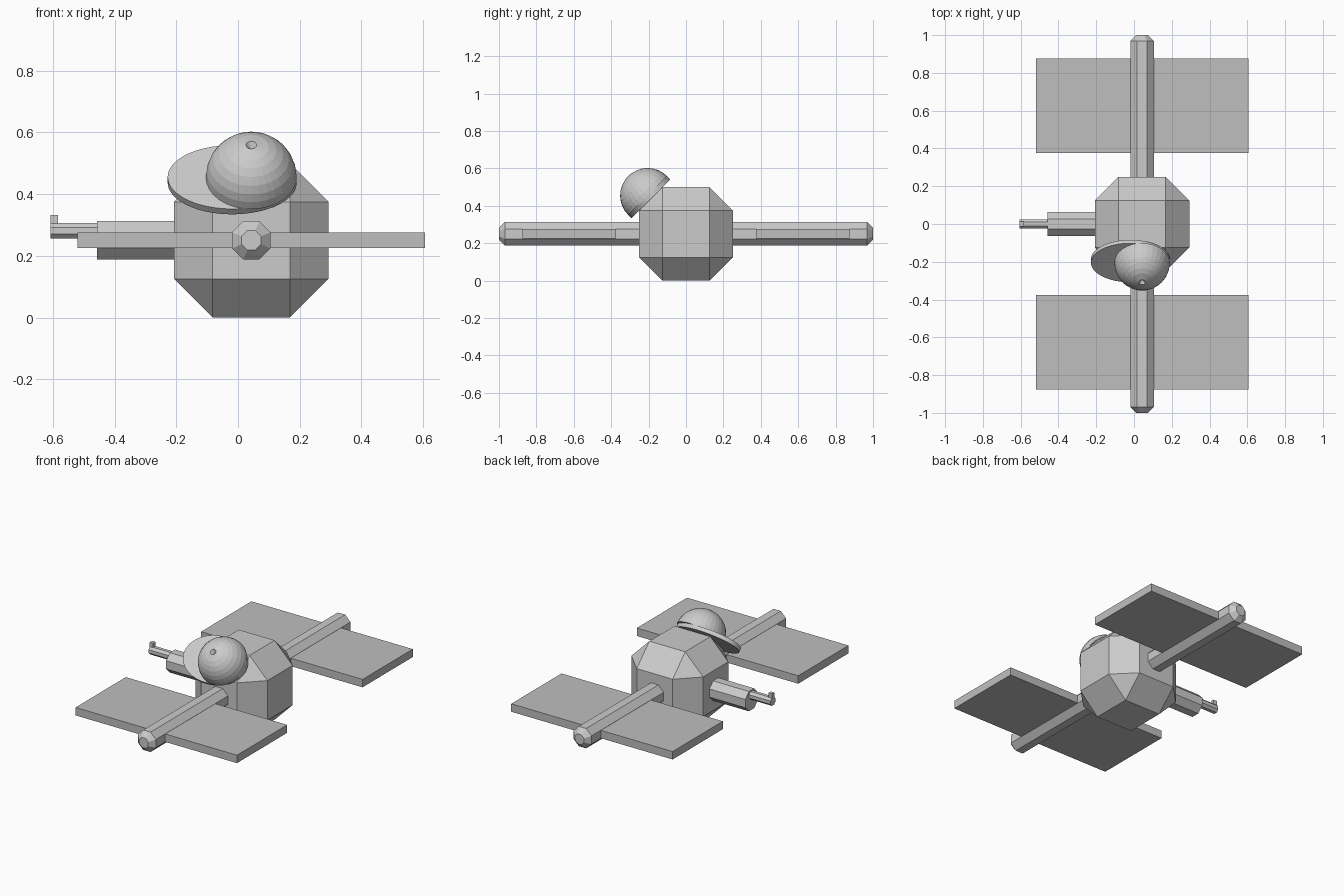
import bpy
import bmesh
from math import pi, cos
from mathutils import Matrix, Vector

cube = bpy.data.objects.get("Cube")
if cube:
    bpy.data.objects.remove(cube, do_unlink=True)

CX = 0.043  # hull centre line
CZ = 0.25


def material(name, value):
    mat = bpy.data.materials.new(name)
    mat.use_nodes = True
    colour = (value, value, value, 1)
    mat.diffuse_color = colour
    mat.node_tree.nodes["Principled BSDF"].inputs["Base Color"].default_value = colour
    return mat


hull_grey = material("hull grey", 0.6)
panel_grey = material("panel grey", 0.52)


def finish(name, bm, mat, matrix=Matrix()):
    bmesh.ops.recalc_face_normals(bm, faces=bm.faces)
    bm.transform(matrix)
    mesh = bpy.data.meshes.new(name)
    bm.to_mesh(mesh)
    bm.free()
    mesh.materials.append(mat)
    obj = bpy.data.objects.new(name, mesh)
    bpy.context.collection.objects.link(obj)
    return obj


def box(name, centre, size, mat, bevel=0):
    bm = bmesh.new()
    bmesh.ops.create_cube(bm, size=1, matrix=Matrix.Diagonal((*size, 1)))
    if bevel:
        bmesh.ops.bevel(bm, geom=bm.edges[:], offset=bevel, segments=1,
                        affect='EDGES')
    return finish(name, bm, mat, Matrix.Translation(centre))


def octagon_rod(name, centre, apothem, length, axis, bevel=0):
    """Eight-sided rod with flats facing the main axes."""
    bm = bmesh.new()
    r = apothem / cos(pi / 8)
    bmesh.ops.create_cone(bm, cap_ends=True, segments=8, radius1=r, radius2=r,
                          depth=length, matrix=Matrix.Rotation(pi / 8, 4, 'Z'))
    flats = [f for f in bm.faces if abs(f.normal.z) < 0.5]
    if abs(flats[0].normal.x) < 0.99 and not any(abs(f.normal.x) > 0.99 for f in flats):
        bm.transform(Matrix.Rotation(pi / 8, 4, 'Z'))
    if bevel:
        rims = [e for e in bm.edges if abs(e.verts[0].co.z - e.verts[1].co.z) < 1e-4]
        bmesh.ops.bevel(bm, geom=rims, offset=bevel, segments=1, affect='EDGES')
    turn = Vector((0, 0, 1)).rotation_difference(Vector(axis)).to_matrix().to_4x4()
    return finish(name, bm, hull_grey, Matrix.Translation(centre) @ turn)


# Chamfered hull and the long spar through it
box("hull", (CX, 0, CZ), (0.5, 0.5, 0.5), hull_grey, bevel=0.125)
octagon_rod("spar", (CX, 0, CZ), 0.0625, 2, (0, 1, 0), bevel=0.031)

# Flat panels on both ends of the spar
for side, y in (("front", -0.625), ("back", 0.625)):
    box(side + "_panel", (CX, y, CZ), (1.125, 0.5, 0.05), panel_grey)

# Stepped barrel with a small sight
octagon_rod("barrel_base", (-0.307, 0, CZ), 0.0625, 0.3, (1, 0, 0))
octagon_rod("barrel", (-0.507, 0, 0.281), 0.025, 0.2, (1, 0, 0))
box("barrel_sight", (-0.595, 0, 0.317), (0.024, 0.024, 0.03), hull_grey)

# Tilted oval brim resting on the upper front chamfer
tilt = Matrix.Translation((CX, -0.1875, 0.4375)) @ Matrix.Rotation(pi / 4, 4, 'X')
bm = bmesh.new()
bmesh.ops.create_cone(bm, cap_ends=True, segments=64, radius1=1, radius2=1, depth=1)
bm.transform(Matrix.Translation((-0.062, 0, 0.0125)) @ Matrix.Diagonal((0.209, 0.146, 0.025, 1)))
finish("brim", bm, hull_grey, tilt)

# Faceted half dome with a dimpled crown
bm = bmesh.new()
bmesh.ops.create_uvsphere(bm, u_segments=32, v_segments=16, radius=0.147)
bmesh.ops.bisect_plane(bm, geom=bm.verts[:] + bm.edges[:] + bm.faces[:],
                       plane_co=(0, 0, 0), plane_no=(0, 0, -1), clear_outer=True)
bmesh.ops.holes_fill(bm, edges=[e for e in bm.edges if e.is_boundary], sides=0)
crown = max(bm.verts, key=lambda v: v.co.z)
for e in crown.link_edges:
    rim = e.other_vert(crown)
    rim.co.x *= 0.6
    rim.co.y *= 0.6
    rim.co.z = 0.1465
crown.co.z -= 0.02
finish("dome", bm, hull_grey, tilt @ Matrix.Translation((0, 0, 0.025)))
